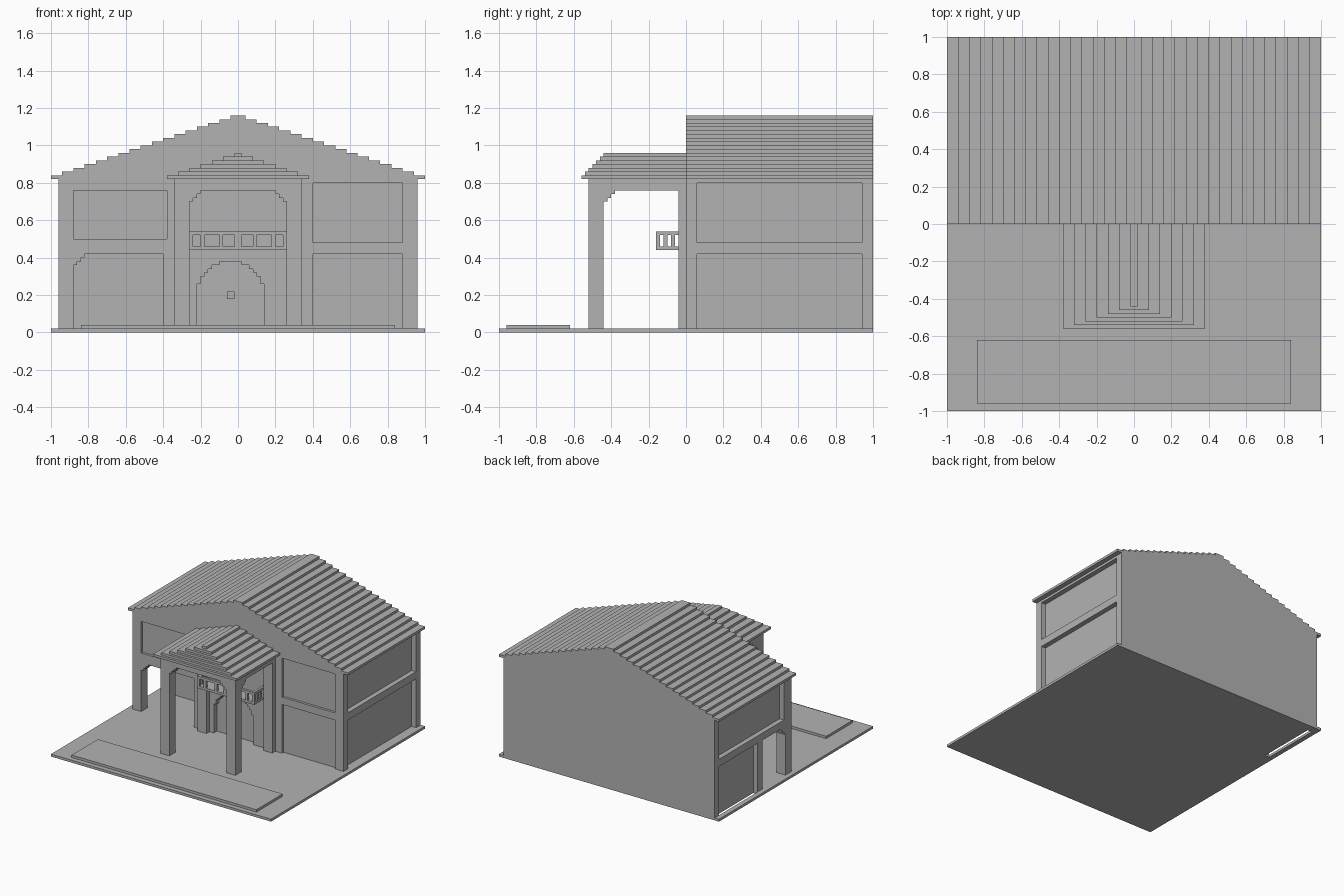
import bpy, bmesh

if "Cube" in bpy.data.objects:
    bpy.data.objects.remove(bpy.data.objects["Cube"])

grey = bpy.data.materials.new("plain_grey")
grey.diffuse_color = (0.45, 0.45, 0.45, 1)
grey.use_nodes = True
grey.node_tree.nodes["Principled BSDF"].inputs["Base Color"].default_value = grey.diffuse_color


def finish(name, bm):
    bmesh.ops.recalc_face_normals(bm, faces=bm.faces)
    me = bpy.data.meshes.new(name)
    bm.to_mesh(me)
    bm.free()
    me.materials.append(grey)
    ob = bpy.data.objects.new(name, me)
    bpy.context.collection.objects.link(ob)
    return ob


def add_box(bm, x0, x1, y0, y1, z0, z1):
    vs = bmesh.ops.create_cube(bm, size=1)["verts"]
    for v in vs:
        v.co.x = x1 if v.co.x > 0 else x0
        v.co.y = y1 if v.co.y > 0 else y0
        v.co.z = z1 if v.co.z > 0 else z0


def boxes(name, *dims):
    bm = bmesh.new()
    for d in dims:
        add_box(bm, *d)
    return finish(name, bm)


def prism(name, half, cx, y0, y1):
    """Mirror a right-hand (x, z) outline about cx and extrude it along y."""
    pts = [(cx + x, z) for x, z in half] + [(cx - x, z) for x, z in reversed(half)]
    bm = bmesh.new()
    f = bm.faces.new([bm.verts.new((x, y0, z)) for x, z in pts])
    ext = bmesh.ops.extrude_face_region(bm, geom=[f])
    for v in ext["geom"]:
        if isinstance(v, bmesh.types.BMVert):
            v.co.y = y1
    return finish(name, bm)


def cut(target, cutter):
    m = target.modifiers.new("cut", "BOOLEAN")
    m.operation = "DIFFERENCE"
    m.solver = "EXACT"
    m.object = cutter
    bpy.context.view_layer.objects.active = target
    bpy.ops.object.modifier_apply(modifier=m.name)
    bpy.data.objects.remove(cutter)


# Base slab, with the open slot under the left side panel, and front step
base = boxes("base_slab", (-1, 1, -1, 1, 0, 0.02))
cut(base, boxes("slot_cutter", (-0.96, -0.92, 0.44, 0.94, -0.1, 0.1)))
boxes("front_paving", (-0.84, 0.84, -0.96, -0.62, 0.02, 0.04))

# House walls and stepped gable roof in one outline
outline = [(0.96, 0.02), (0.96, 0.82)]
for k in range(17):
    w = 1 - 0.06 * k
    outline += [(w, 0.82 + 0.02 * k), (w, 0.84 + 0.02 * k)]
house = prism("house_walls_and_roof", outline, 0, 0, 1)

# Recessed panels and open corner porch
recesses = [
    (0.40, 0.88, -0.1, 0.02, 0.48, 0.80),     # front right, upper
    (0.40, 0.88, -0.1, 0.02, 0.01, 0.42),     # front right, lower
    (-0.88, -0.38, -0.1, 0.02, 0.50, 0.76),   # front left, upper
    (0.92, 0.99, 0.06, 0.94, 0.48, 0.80),     # right side
    (0.92, 0.99, 0.06, 0.94, 0.01, 0.42),
    (-0.99, -0.92, 0.10, 0.94, 0.48, 0.80),   # left side
    (-0.99, -0.92, 0.44, 0.94, 0.01, 0.42),
    (-0.88, -0.40, -0.1, 0.38, 0.01, 0.42),   # corner porch
    (-1.1, -0.87, 0.08, 0.38, 0.01, 0.42),
]
for r in recesses:
    cut(house, boxes("recess_cutter", r))

# Arched door recess with knob
arch = [(0.18, 0.01)]
prev = 0.18
for w, z in [(0.18, 0.26), (0.16, 0.30), (0.14, 0.32), (0.12, 0.34), (0.10, 0.36), (0.06, 0.38)]:
    if w != prev:
        arch.append((w, arch[-1][1]))
    arch.append((w, z))
    prev = w
cut(house, prism("door_cutter", arch, -0.04, -0.1, 0.04))
boxes("door_knob", (-0.06, -0.02, 0.02, 0.04, 0.18, 0.22))

# Stepped brackets in the corner porch openings
steps = [(0.02 * (i + 1), 0.02 * i) for i in range(3)]
boxes("corner_porch_front_bracket",
      *[(-0.88, -0.88 + w, 0, 0.08, 0.36 + h, 0.38 + h) for w, h in steps])
boxes("corner_porch_side_bracket",
      *[(-0.96, -0.88, 0.08, 0.08 + w, 0.36 + h, 0.38 + h) for w, h in steps])

# Portico: columns, wall pilasters, beams and brackets on both sides
for s, side in ((-1, "left"), (1, "right")):
    a, b = sorted((s * 0.26, s * 0.34))
    boxes("portico_column_" + side, (a, b, -0.52, -0.44, 0.02, 0.82))
    boxes("portico_pilaster_" + side, (a, b, -0.04, 0, 0.02, 0.82))
    boxes("portico_side_beam_" + side, (a, b, -0.44, -0.04, 0.76, 0.82))
    boxes("portico_side_bracket_" + side,
          *[(a, b, -0.44, -0.44 + w, 0.70 + h, 0.72 + h) for w, h in steps])
    boxes("portico_front_bracket_" + side,
          *[(*sorted((s * 0.26, s * (0.26 - w))), -0.52, -0.44, 0.70 + h, 0.72 + h)
            for w, h in steps])
boxes("portico_front_beam", (-0.26, 0.26, -0.52, -0.44, 0.76, 0.82))

# Portico hipped roof in stepped layers
boxes("portico_roof", *[(-0.38 + 0.06 * k, 0.38 - 0.06 * k, -0.56 + 0.02 * k, 0,
                         0.82 + 0.02 * k, 0.84 + 0.02 * k) for k in range(7)])

# Balcony floor, handrail and balusters
boxes("balcony_floor", (-0.26, 0.26, -0.16, 0, 0.44, 0.46))
boxes("balcony_handrail", (-0.26, 0.26, -0.16, -0.14, 0.52, 0.54),
      (-0.26, -0.24, -0.14, 0, 0.52, 0.54), (0.24, 0.26, -0.14, 0, 0.52, 0.54))
posts = [(-0.02, 0.02, -0.16, -0.14, 0.46, 0.52)]
for s in (-1, 1):
    for x0, x1 in ((0.08, 0.10), (0.18, 0.20), (0.24, 0.26)):
        posts.append((*sorted((s * x0, s * x1)), -0.16, -0.14, 0.46, 0.52))
    for y in (-0.12, -0.08):
        posts.append((*sorted((s * 0.24, s * 0.26)), y, y + 0.02, 0.46, 0.52))
boxes("balcony_balusters", *posts)
